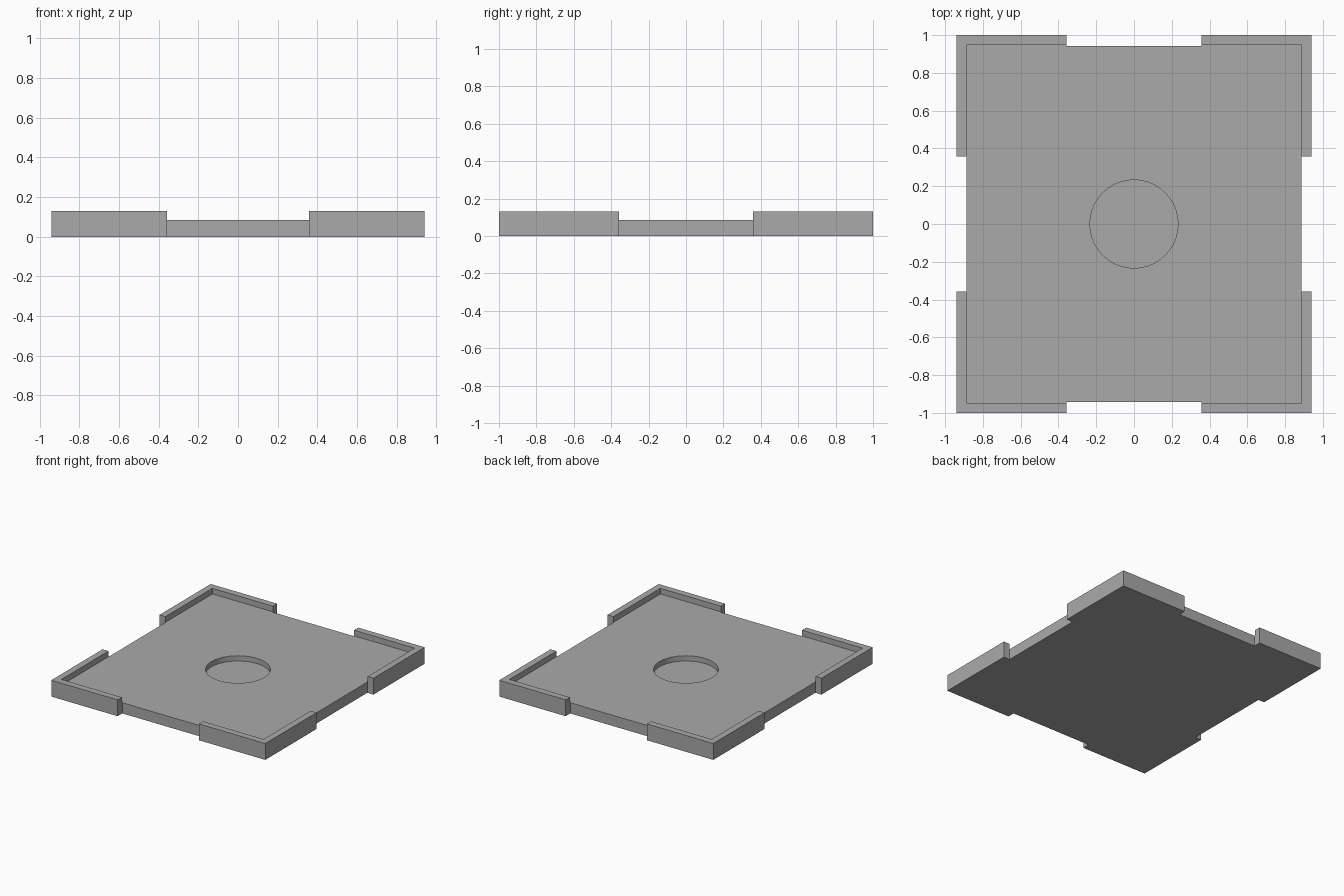
import bpy

cube = bpy.data.objects.get("Cube")
if cube:
    bpy.data.objects.remove(cube, do_unlink=True)

HALF_X, HALF_Y, HEIGHT = 0.94, 1.0, 0.13
LIP_X, LIP_Y, FLOOR = 0.888, 0.947, 0.085
EDGE_X, EDGE_Y, NOTCH = 0.886, 0.942, 0.357
HOLE_RADIUS, HOLE_FLOOR = 0.233, 0.043

grey = bpy.data.materials.new("plain grey")
grey.use_nodes = True
colour = (0.4, 0.4, 0.4, 1)
grey.diffuse_color = colour
grey.node_tree.nodes["Principled BSDF"].inputs["Base Color"].default_value = colour


def box(name, low, high):
    """Axis-aligned box between two corners."""
    centre = [(a + b) / 2 for a, b in zip(low, high)]
    bpy.ops.mesh.primitive_cube_add(size=1, location=centre)
    obj = bpy.context.object
    obj.name = name
    obj.scale = [b - a for a, b in zip(low, high)]
    bpy.ops.object.transform_apply(location=True, rotation=False, scale=True)
    obj.data.materials.append(grey)
    return obj


def cut(target, cutter):
    """Subtract the cutter from the target, then discard it."""
    cutter.hide_render = True
    mod = target.modifiers.new("cut", "BOOLEAN")
    mod.operation = "DIFFERENCE"
    mod.solver = "EXACT"
    mod.object = cutter
    bpy.context.view_layer.objects.active = target
    bpy.ops.object.modifier_apply(modifier=mod.name)
    bpy.data.objects.remove(cutter, do_unlink=True)


# Tray block
tray = box("tray", (-HALF_X, -HALF_Y, 0), (HALF_X, HALF_Y, HEIGHT))

# Shallow pocket that leaves a raised rim
cut(tray, box("pocket", (-LIP_X, -LIP_Y, FLOOR), (LIP_X, LIP_Y, 1)))

# Gaps in the middle of each side, leaving four corner lips
for side in (-1, 1):
    x = sorted((side * EDGE_X, side * 2))
    y = sorted((side * EDGE_Y, side * 2))
    cut(tray, box("side_gap", (x[0], -NOTCH, -1), (x[1], NOTCH, 1)))
    cut(tray, box("end_gap", (-NOTCH, y[0], -1), (NOTCH, y[1], 1)))

# Round recess in the centre
bpy.ops.mesh.primitive_cylinder_add(vertices=64, radius=HOLE_RADIUS, depth=1,
                                    location=(0, 0, HOLE_FLOOR + 0.5))
recess = bpy.context.object
recess.data.materials.append(grey)
cut(tray, recess)

bpy.ops.object.select_all(action="DESELECT")
tray.select_set(True)
bpy.context.view_layer.objects.active = tray
bpy.ops.object.shade_smooth_by_angle()
